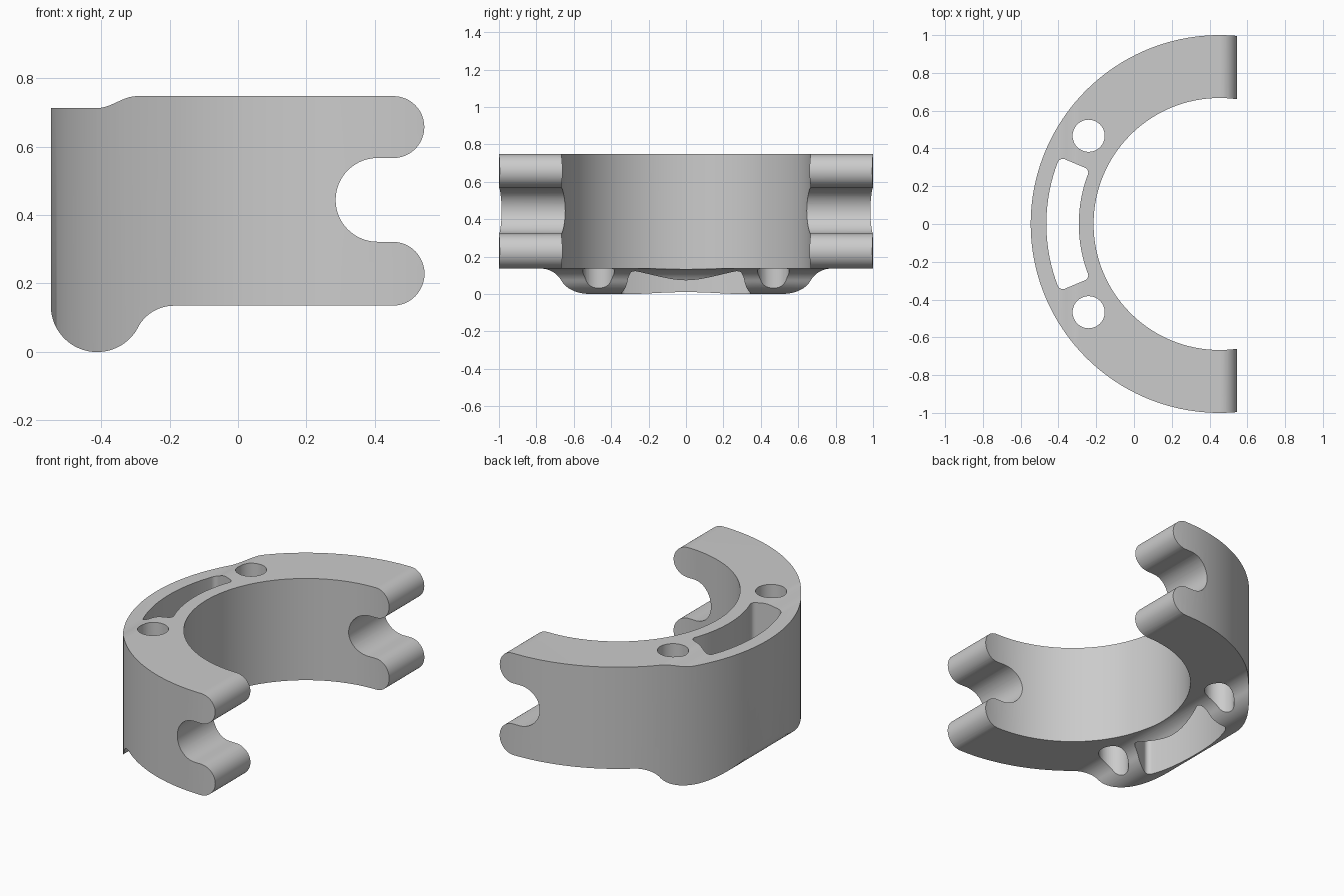
import bpy, bmesh
from math import sin, cos, pi, radians

cube = bpy.data.objects.get("Cube")
if cube:
    bpy.data.objects.remove(cube)

CX = 0.453          # centre of the ring
R_OUT, R_IN = 1.0, 0.667


def arc(cx, cy, r, start, end, n=24):
    """Points along an arc, angles in degrees."""
    angles = [radians(start + (end - start) * i / n) for i in range(n + 1)]
    return [(cx + r * cos(a), cy + r * sin(a)) for a in angles]


def prism(name, points, low, high, along_y=False):
    """Closed solid from a 2D outline, extruded along z or y."""
    bm = bmesh.new()
    place = (lambda p, h: (p[0], h, p[1])) if along_y else (lambda p, h: (p[0], p[1], h))
    face = bm.faces.new([bm.verts.new(place(p, low)) for p in points])
    ext = bmesh.ops.extrude_face_region(bm, geom=[face])
    shift = (0, high - low, 0) if along_y else (0, 0, high - low)
    bmesh.ops.translate(bm, verts=[v for v in ext["geom"] if isinstance(v, bmesh.types.BMVert)], vec=shift)
    bmesh.ops.recalc_face_normals(bm, faces=bm.faces)
    mesh = bpy.data.meshes.new(name)
    bm.to_mesh(mesh)
    bm.free()
    obj = bpy.data.objects.new(name, mesh)
    bpy.context.collection.objects.link(obj)
    return obj


def boolean(target, tool, operation):
    mod = target.modifiers.new(operation.title(), "BOOLEAN")
    mod.operation, mod.solver, mod.object = operation, "EXACT", tool
    bpy.context.view_layer.objects.active = target
    bpy.ops.object.modifier_apply(modifier=mod.name)
    bpy.data.objects.remove(tool)


# Side outline: bottom lobe, blend, lower lug, round notch, upper lug, top step
BOTTOM, TOP, LOW_TOP = 0.135, 0.748, 0.713
outline = arc(-0.412, BOTTOM, 0.1355, 180, 332, 40)
outline += arc(-0.187, 0.015, 0.12, 152, 90, 16)
outline += arc(0.452, 0.2285, 0.0935, -90, 90)
outline += arc(0.408, 0.4445, 0.1225, 270, 90, 32)
outline += arc(0.4545, 0.6575, 0.0905, -90, 90)
step = 12
for i in range(step + 1):
    t = i / step
    outline.append((-0.295 - 0.118 * t, LOW_TOP + (TOP - LOW_TOP) * (1 + cos(pi * t)) / 2))
outline.append((-0.5475, LOW_TOP))

# Half ring body
body = prism("half_ring_clamp", arc(CX, 0, R_OUT, 0, 358, 179), -0.2, 1)
boolean(body, prism("bore_cutter", arc(CX, 0, R_IN, 0, 358, 179), -0.3, 1.1), "DIFFERENCE")
boolean(body, prism("side_profile", outline, -1.2, 1.2, along_y=True), "INTERSECT")

# Two vertical pin holes
for side in (-1, 1):
    hole = prism("hole_cutter", arc(-0.24, side * 0.467, 0.085, 0, 352.5, 47), -0.3, 1.1)
    boolean(body, hole, "DIFFERENCE")

# Curved slot with rounded corners, laid out in radius and arc length
MID, HALF, FILLET = 0.83, 0.83 * radians(22.7), 0.028
inner, outer = 0.745 + FILLET, 0.917 - FILLET
flat = arc(outer, HALF - FILLET, FILLET, 0, 90, 8)
flat += arc(inner, HALF - FILLET, FILLET, 90, 180, 8)
flat += [(inner - FILLET, (HALF - FILLET) * (1 - i / 10)) for i in range(1, 20)]
flat += arc(inner, FILLET - HALF, FILLET, 180, 270, 8)
flat += arc(outer, FILLET - HALF, FILLET, 270, 360, 8)
flat += [(outer + FILLET, (HALF - FILLET) * (i / 10 - 1)) for i in range(1, 20)]
slot = [(CX - r * cos(s / MID), r * sin(s / MID)) for r, s in flat]
boolean(body, prism("slot_cutter", slot, -0.3, 1.1), "DIFFERENCE")

# Single grey material
grey = bpy.data.materials.new("plain_grey")
grey.use_nodes = True
colour = (0.6, 0.6, 0.6, 1)
grey.diffuse_color = colour
grey.node_tree.nodes["Principled BSDF"].inputs["Base Color"].default_value = colour
body.data.materials.clear()
body.data.materials.append(grey)

bpy.ops.object.select_all(action="DESELECT")
body.select_set(True)
bpy.context.view_layer.objects.active = body
bpy.ops.object.shade_smooth_by_angle(angle=radians(30))
